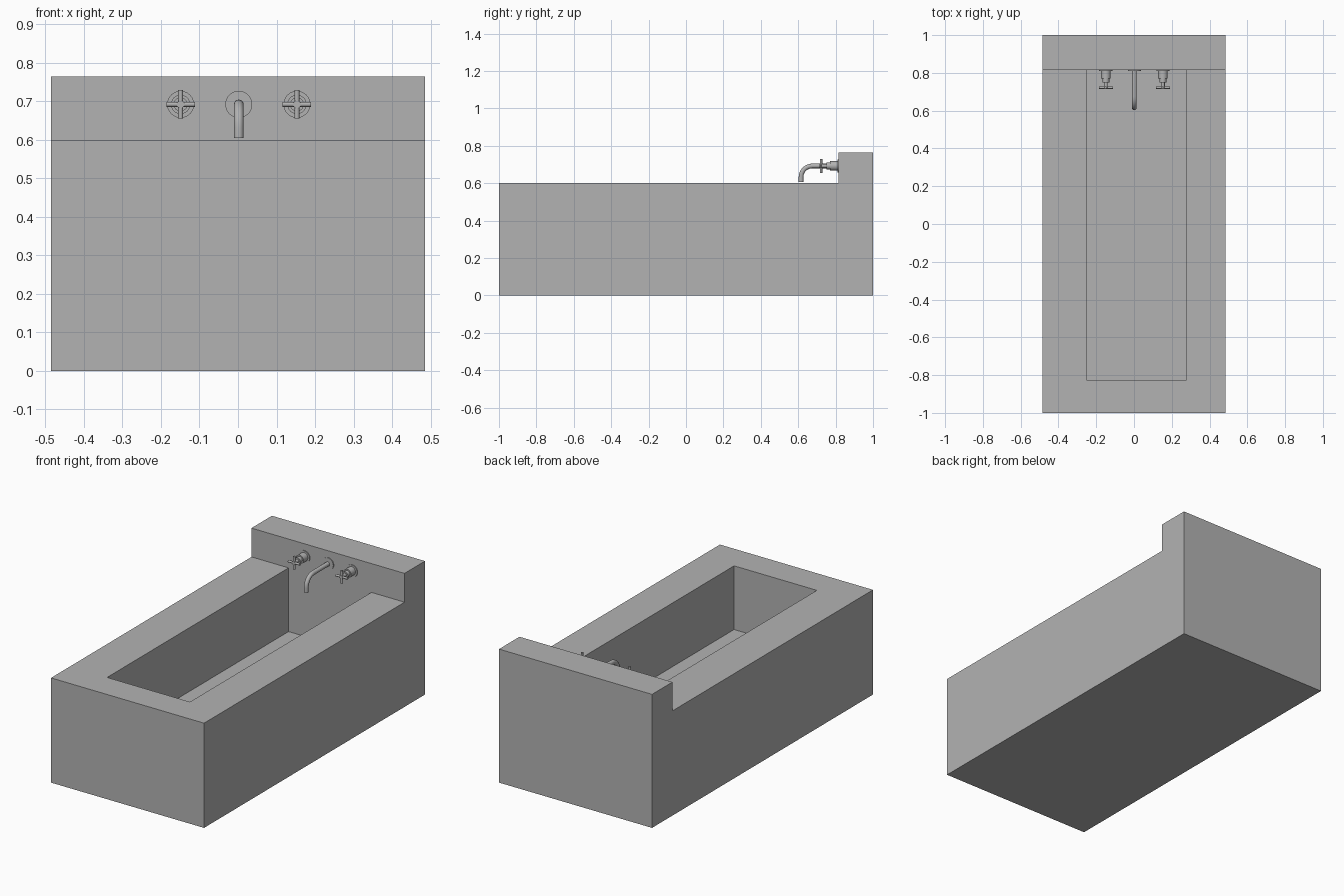
import bpy, bmesh, math
from mathutils import Vector, Matrix

if "Cube" in bpy.data.objects:
    bpy.data.objects.remove(bpy.data.objects["Cube"])


def material(name, value):
    m = bpy.data.materials.new(name)
    m.diffuse_color = (value, value, value, 1)
    m.use_nodes = True
    m.node_tree.nodes["Principled BSDF"].inputs["Base Color"].default_value = m.diffuse_color
    return m


STONE = material("grey_stone", 0.45)
WALL = 0.815       # face of the raised back ledge
TAP_Z = 0.692


def finish(name, bm, mat, smooth=False):
    bmesh.ops.recalc_face_normals(bm, faces=bm.faces)
    mesh = bpy.data.meshes.new(name)
    bm.to_mesh(mesh)
    bm.free()
    mesh.materials.append(mat)
    ob = bpy.data.objects.new(name, mesh)
    bpy.context.collection.objects.link(ob)
    if smooth:
        bpy.ops.object.select_all(action='DESELECT')
        ob.select_set(True)
        bpy.context.view_layer.objects.active = ob
        bpy.ops.object.shade_smooth_by_angle(angle=math.radians(40))
    return ob


def box(name, lo, hi):
    bm = bmesh.new()
    lo, hi = Vector(lo), Vector(hi)
    bmesh.ops.create_cube(bm, size=1)
    for v in bm.verts:
        v.co = (lo + hi) / 2 + v.co * (hi - lo)
    return finish(name, bm, STONE)


def rod(bm, a, b, r, sides=24):
    """Capped cylinder from a to b."""
    a, b = Vector(a), Vector(b)
    d = b - a
    turn = d.to_track_quat('Z', 'Y').to_matrix().to_4x4()
    bmesh.ops.create_cone(bm, cap_ends=True, segments=sides, radius1=r, radius2=r,
                          depth=d.length, matrix=Matrix.Translation((a + b) / 2) @ turn)


# Tub body: L-shaped side profile extruded across the width
bm = bmesh.new()
profile = [(-1, 0), (1, 0), (1, 0.765), (WALL, 0.765), (WALL, 0.6), (-1, 0.6)]
face = bm.faces.new([bm.verts.new((-0.485, y, z)) for y, z in profile])
ext = bmesh.ops.extrude_face_region(bm, geom=[face])
bmesh.ops.translate(bm, vec=(0.97, 0, 0),
                    verts=[e for e in ext["geom"] if isinstance(e, bmesh.types.BMVert)])
tub = finish("tub_body", bm, STONE)

# Rectangular basin cut flush with the ledge face
cutter = box("basin_cutter", (-0.25, -0.828, 0.235), (0.275, WALL, 0.9))
cut = tub.modifiers.new("basin", 'BOOLEAN')
cut.object = cutter
cut.operation = 'DIFFERENCE'
cut.solver = 'EXACT'
bpy.context.view_layer.objects.active = tub
bpy.ops.object.modifier_apply(modifier=cut.name)
bpy.data.objects.remove(cutter)

# Cross-handled taps
for side, x in (("left", -0.149), ("right", 0.153)):
    bm = bmesh.new()
    for y0, y1, r in ((WALL, 0.81, 0.035), (0.812, 0.77, 0.025),
                      (0.772, 0.75, 0.018), (0.752, 0.715, 0.010)):
        rod(bm, (x, y0, TAP_Z), (x, y1, TAP_Z), r)
    rod(bm, (x - 0.037, 0.722, TAP_Z), (x + 0.037, 0.722, TAP_Z), 0.0065, 12)
    rod(bm, (x, 0.722, TAP_Z - 0.037), (x, 0.722, TAP_Z + 0.037), 0.0065, 12)
    finish(side + "_tap", bm, STONE, True)

# Spout wall plate
bm = bmesh.new()
rod(bm, (0.002, WALL, TAP_Z), (0.002, 0.81, TAP_Z), 0.035, 32)
finish("spout_plate", bm, STONE, True)

# Spout: round tube swept along a quarter bend
R, SIDES, y_end = 0.06, 16, 0.615
path = [(WALL, TAP_Z, 0)]
for i in range(9):
    a = math.pi / 2 * i / 8
    path.append((y_end + R - R * math.sin(a), TAP_Z - R + R * math.cos(a), a))
path.append((y_end, 0.605, math.pi / 2))
bm = bmesh.new()
rings = []
for y, z, a in path:
    ring = []
    for k in range(SIDES):
        t = 2 * math.pi * k / SIDES
        u, w = 0.0125 * math.cos(t), 0.0125 * math.sin(t)
        ring.append(bm.verts.new((0.002 + u, y - w * math.sin(a), z + w * math.cos(a))))
    rings.append(ring)
for p, q in zip(rings, rings[1:]):
    for k in range(SIDES):
        j = (k + 1) % SIDES
        bm.faces.new((p[k], p[j], q[j], q[k]))
bm.faces.new(rings[0])
bm.faces.new(rings[-1])
finish("spout", bm, STONE, True)
